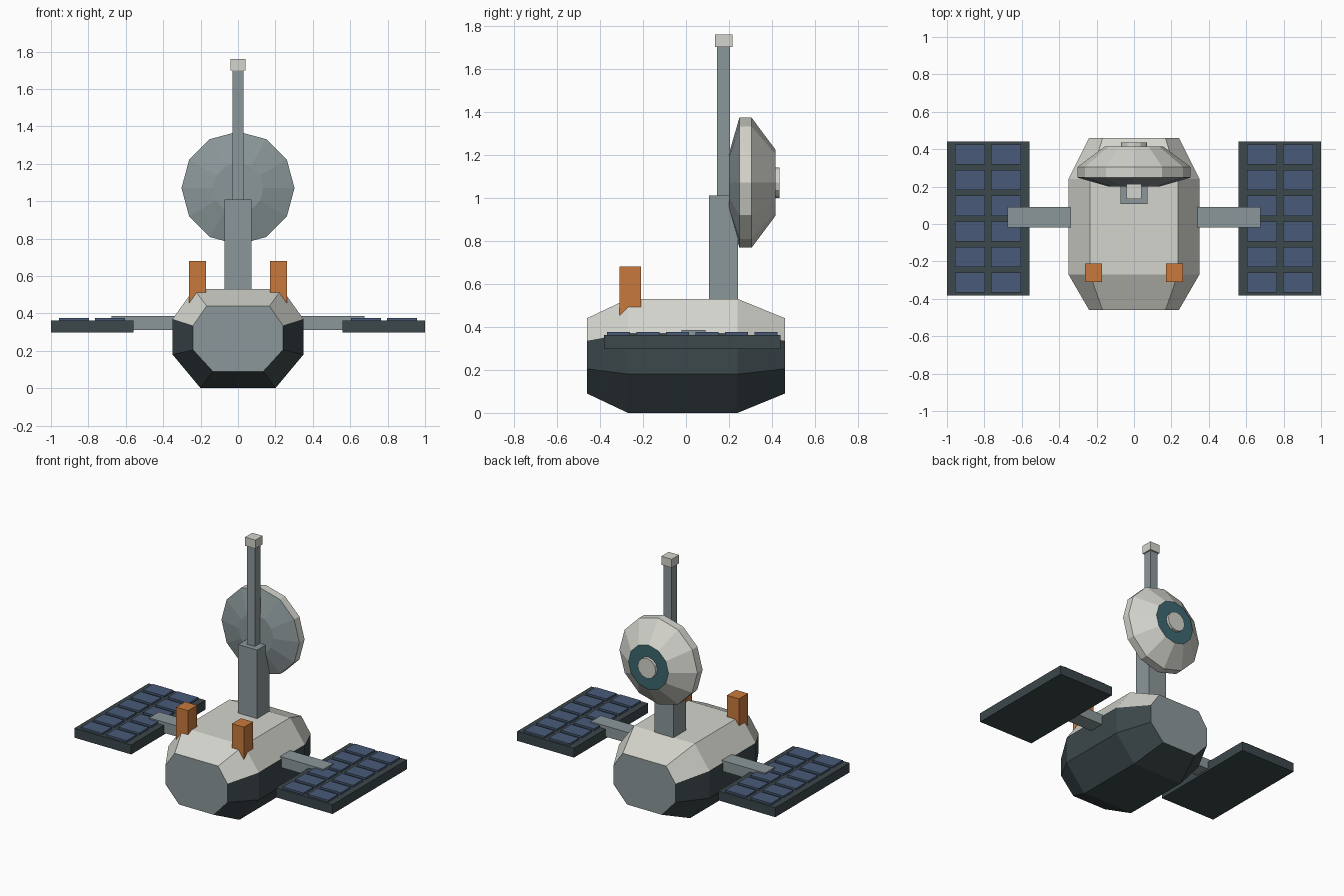
import bpy, bmesh, math

cube = bpy.data.objects.get("Cube")
if cube:
    bpy.data.objects.remove(cube, do_unlink=True)


def material(name, rgb):
    m = bpy.data.materials.new(name)
    m.use_nodes = True
    m.diffuse_color = (*rgb, 1)
    m.node_tree.nodes["Principled BSDF"].inputs["Base Color"].default_value = (*rgb, 1)
    return m


WHITE = material("warm white", (0.66, 0.66, 0.61))
GREY = material("steel grey", (0.26, 0.31, 0.32))
DARK = material("dark slate", (0.045, 0.063, 0.07))
BLUE = material("cell blue", (0.065, 0.105, 0.19))
ORANGE = material("orange", (0.58, 0.19, 0.045))
TEAL = material("teal", (0.045, 0.14, 0.16))


def finish(bm, name, mats, rule=None):
    """Turn a bmesh into an object, colouring faces by a rule."""
    bmesh.ops.recalc_face_normals(bm, faces=bm.faces)
    if rule:
        for f in bm.faces:
            f.material_index = rule(f)
    me = bpy.data.meshes.new(name)
    bm.to_mesh(me)
    bm.free()
    for m in mats:
        me.materials.append(m)
    ob = bpy.data.objects.new(name, me)
    bpy.context.collection.objects.link(ob)
    return ob


def add_box(bm, x, y, z):
    """Add a box spanning the (low, high) pairs."""
    verts = bmesh.ops.create_cube(bm, size=1)["verts"]
    for v in verts:
        for i, (lo, hi) in enumerate((x, y, z)):
            v.co[i] = (lo + hi) / 2 + v.co[i] * (hi - lo)


def box(name, mat, x, y, z):
    bm = bmesh.new()
    add_box(bm, x, y, z)
    return finish(bm, name, [mat])


def loft(name, rings, mats, rule):
    """Skin a list of equal-length point rings and cap both ends."""
    bm = bmesh.new()
    loops = [[bm.verts.new(p) for p in ring] for ring in rings]
    for a, b in zip(loops, loops[1:]):
        for i in range(len(a)):
            j = (i + 1) % len(a)
            bm.faces.new((a[i], a[j], b[j], b[i]))
    bm.faces.new(loops[0])
    bm.faces.new(loops[-1])
    return finish(bm, name, mats, rule)


# Hull: eight-sided section tapering at both ends
def hull_ring(y, widths, heights):
    right = [(w, y, z) for w, z in zip(widths, heights)]
    return right + [(-px, py, pz) for px, py, pz in reversed(right)]


mid = ((0.20, 0.35, 0.35, 0.235), (0, 0.18, 0.37, 0.53))
end = ((0.135, 0.24, 0.24, 0.168), (0.09, 0.205, 0.335, 0.44))


def hull_colour(f):
    if abs(f.normal.y) > 0.95:
        return 2
    return 0 if f.normal.z > 0.3 else 1


loft("hull", [hull_ring(-0.46, *end), hull_ring(-0.27, *mid),
              hull_ring(0.24, *mid), hull_ring(0.46, *end)],
     [WHITE, DARK, GREY], hull_colour)

# Mast, antenna rod and its tip
box("mast", GREY, (-0.073, 0.073), (0.107, 0.242), (0.45, 1.01))
box("antenna_rod", GREY, (-0.03, 0.03), (0.143, 0.205), (1.0, 1.71))
box("antenna_tip", WHITE, (-0.04, 0.04), (0.135, 0.215), (1.70, 1.76))


# Dish: twelve-sided turned profile facing backwards
def disc_ring(y, r, z=1.07, n=12):
    return [(r * math.sin(math.tau * i / n), y, z + r * math.cos(math.tau * i / n))
            for i in range(n)]


def dish_colour(f):
    if f.normal.y > 0.95:
        return 2
    return 1 if f.normal.y < -0.95 else 0


loft("dish", [disc_ring(0.20, 0.135), disc_ring(0.248, 0.302),
              disc_ring(0.305, 0.302), disc_ring(0.415, 0.155)],
     [WHITE, GREY, TEAL], dish_colour)
loft("dish_hub", [disc_ring(0.41, 0.07), disc_ring(0.435, 0.07)],
     [WHITE], lambda f: 0)


# Parts repeated on both sides
def span(side, lo, hi):
    return tuple(sorted((side * lo, side * hi)))


ROWS, PITCH, BACK = 6, 0.137, 0.44
for side, label in ((1, "left"), (-1, "right")):
    box(label + "_thruster", ORANGE, span(side, 0.17, 0.263), (-0.31, -0.21), (0.40, 0.68))
    box(label + "_arm", GREY, span(side, 0.30, 0.675), (-0.02, 0.09), (0.31, 0.385))
    box(label + "_panel_frame", DARK, span(side, 0.56, 1.0), (-0.382, BACK), (0.297, 0.363))
    bm = bmesh.new()
    for row in range(ROWS):
        y = BACK - PITCH * (row + 0.5)
        for x in (0.685, 0.877):
            add_box(bm, span(side, x - 0.08, x + 0.08), (y - 0.054, y + 0.054), (0.36, 0.376))
    finish(bm, label + "_solar_cells", [BLUE])
